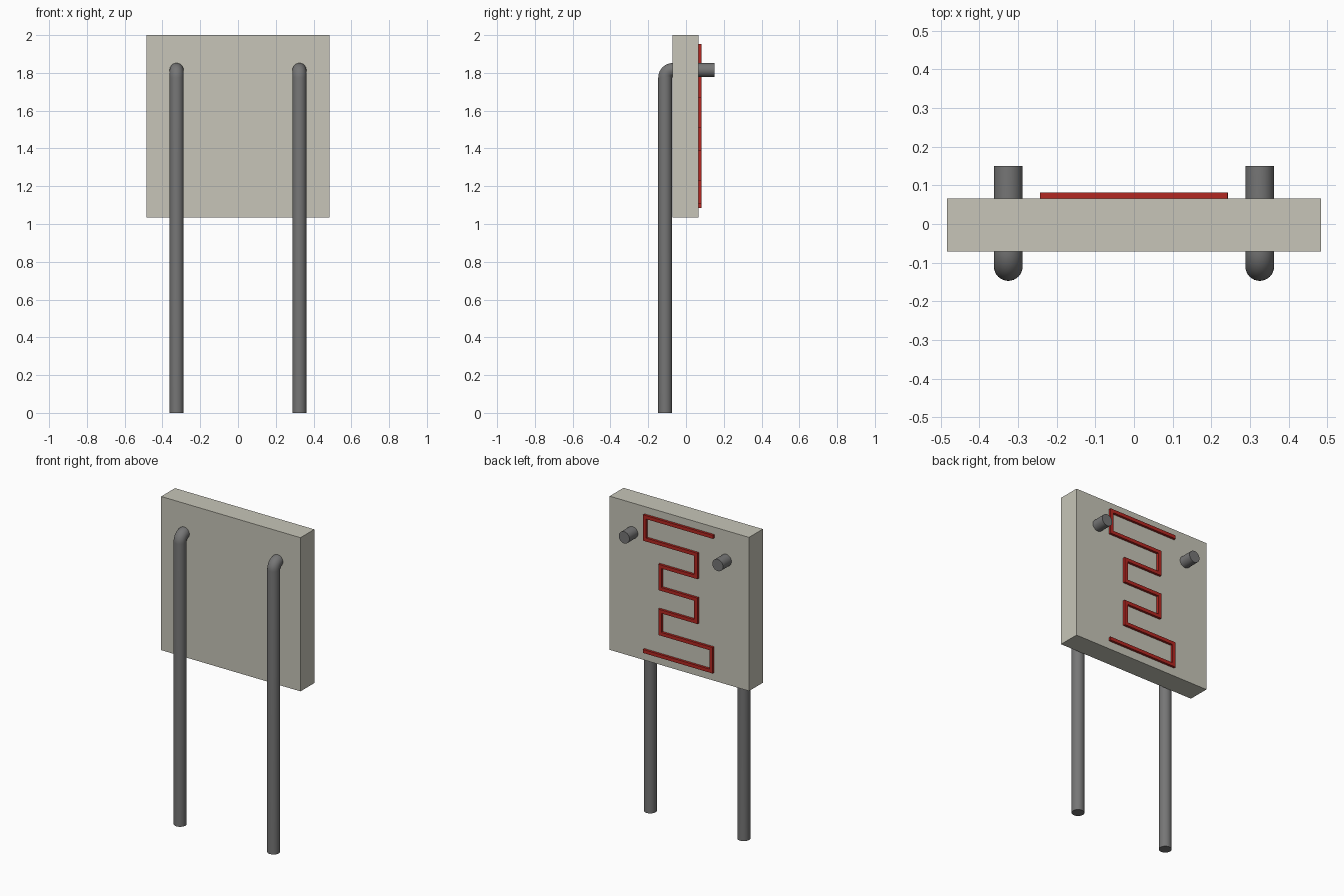
import bpy, bmesh, math
from mathutils import Vector

if "Cube" in bpy.data.objects:
    bpy.data.objects.remove(bpy.data.objects["Cube"])


def material(name, rgb):
    m = bpy.data.materials.new(name)
    m.diffuse_color = (*rgb, 1)
    m.use_nodes = True
    m.node_tree.nodes["Principled BSDF"].inputs["Base Color"].default_value = m.diffuse_color
    return m


def finish(bm, name, mat):
    bmesh.ops.recalc_face_normals(bm, faces=bm.faces)
    mesh = bpy.data.meshes.new(name)
    bm.to_mesh(mesh)
    bm.free()
    ob = bpy.data.objects.new(name, mesh)
    bpy.context.collection.objects.link(ob)
    mesh.materials.append(mat)
    return ob


ceramic = material("ceramic", (0.57, 0.56, 0.48))
metal = material("metal", (0.18, 0.18, 0.18))
red = material("red_trace", (0.45, 0.02, 0.015))

# Square plate
bm = bmesh.new()
bmesh.ops.create_cube(bm, size=1)
for v in bm.verts:
    v.co = (v.co.x * 0.968, v.co.y * 0.137 - 0.0025, v.co.z * 0.965 + 1.5175)
finish(bm, "plate", ceramic)


# Bent wire leads: up the front, round the bend, out through the back
def lead(name, x, radius=0.037, bend=0.04, sides=32, steps=10):
    path = [(-0.11, 0.0, 0.0)]
    for i in range(steps + 1):
        a = math.pi / 2 * i / steps
        path.append((-0.11 + bend * (1 - math.cos(a)), 1.775 + bend * math.sin(a), a))
    path.append((0.15, 1.775 + bend, math.pi / 2))
    bm = bmesh.new()
    rings = []
    for y, z, a in path:
        side, out = Vector((1, 0, 0)), Vector((0, -math.cos(a), math.sin(a)))
        ring = []
        for k in range(sides):
            t = 2 * math.pi * k / sides
            ring.append(bm.verts.new(Vector((x, y, z)) + radius * (math.cos(t) * side + math.sin(t) * out)))
        rings.append(ring)
    for r0, r1 in zip(rings, rings[1:]):
        for k in range(sides):
            j = (k + 1) % sides
            bm.faces.new((r0[k], r0[j], r1[j], r1[k]))
    bm.faces.new(rings[0])
    bm.faces.new(rings[-1])
    ob = finish(bm, name, metal)
    bpy.ops.object.select_all(action='DESELECT')
    bpy.context.view_layer.objects.active = ob
    ob.select_set(True)
    bpy.ops.object.shade_smooth_by_angle(angle=math.radians(40))


lead("lead_left", -0.325)
lead("lead_right", 0.325)

# Serpentine trace on the back: turns between seven evenly spaced rows
turns = [-0.243, 0.231, -0.125, 0.125, -0.125, 0.125, -0.231, 0.243]
path = []
for row in range(7):
    z = 1.943 - row * (1.943 - 1.097) / 6
    path += [Vector((turns[row], z)), Vector((turns[row + 1], z))]

half, y0, y1 = 0.011, 0.064, 0.081
bm = bmesh.new()
sections = []
for i, p in enumerate(path):
    dirs = []
    if i > 0:
        dirs.append((p - path[i - 1]).normalized())
    if i < len(path) - 1:
        dirs.append((path[i + 1] - p).normalized())
    # right-angle mitre: the sum of both side normals
    off = sum((Vector((-d.y, d.x)) for d in dirs), Vector((0, 0))) * half
    a, b = p + off, p - off
    sections.append([bm.verts.new(c) for c in
                     ((a.x, y0, a.y), (b.x, y0, b.y), (b.x, y1, b.y), (a.x, y1, a.y))])
for s, t in zip(sections, sections[1:]):
    for k in range(4):
        j = (k + 1) % 4
        bm.faces.new((s[k], s[j], t[j], t[k]))
bm.faces.new(sections[0])
bm.faces.new(sections[-1])
finish(bm, "serpentine_trace", red)
